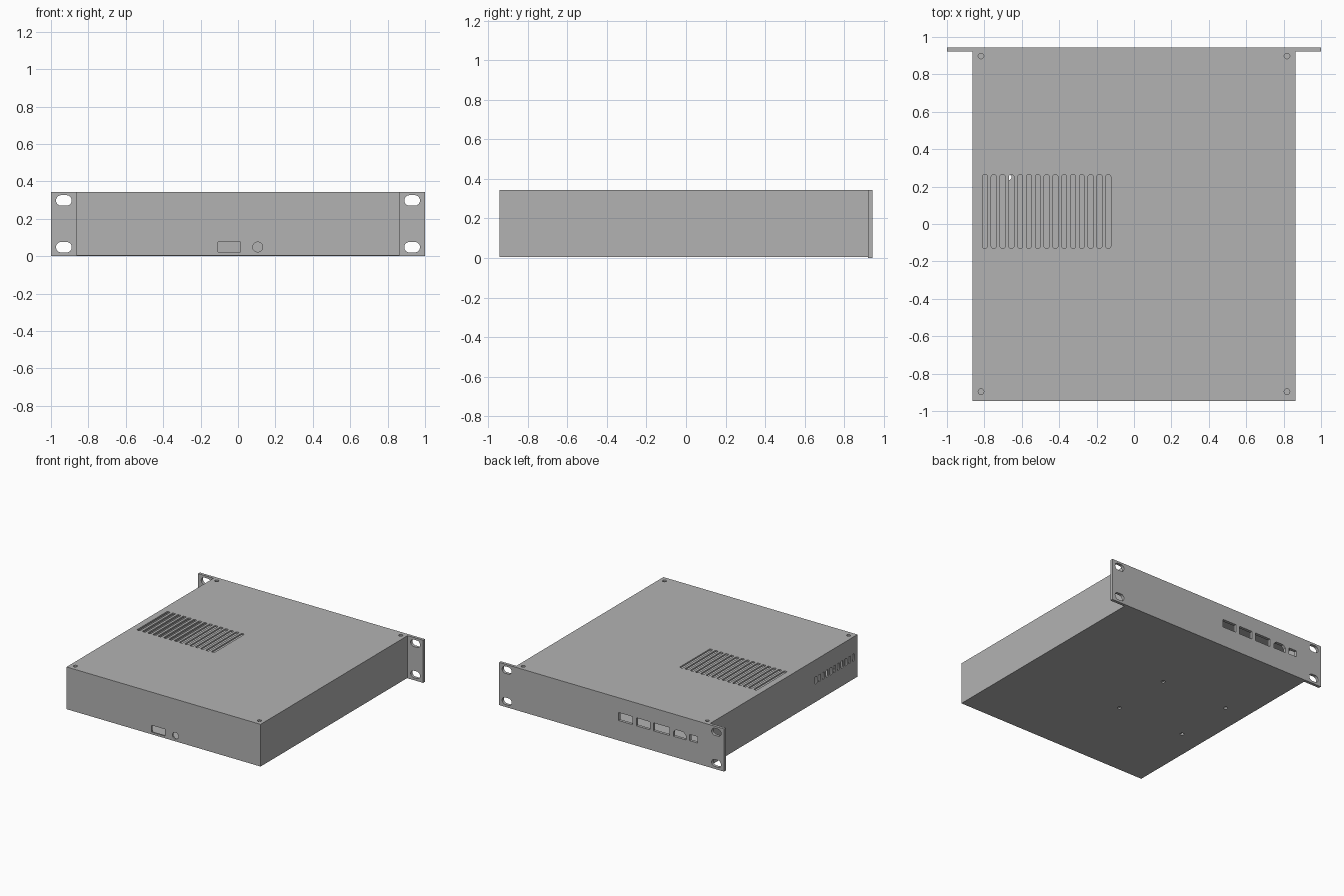
import bpy, bmesh, math
from mathutils import Vector

if "Cube" in bpy.data.objects:
    bpy.data.objects.remove(bpy.data.objects["Cube"])

W, Y, TOP = 0.8625, 0.945, 0.343      # body half width, half depth, height
WALL, PANEL_Y = 0.0125, 0.922         # sheet thickness, inner face of rack panel

grey = bpy.data.materials.new("metal_grey")
grey.diffuse_color = (0.45, 0.45, 0.45, 1)
grey.use_nodes = True
grey.node_tree.nodes["Principled BSDF"].inputs["Base Color"].default_value = grey.diffuse_color


def rounded(cx, cy, w, h, r=0.0, n=8):
    """Outline of a rounded rectangle; a circle or slot when r is large."""
    if r == 0:
        return [(cx + sx * w / 2, cy + sy * h / 2)
                for sx, sy in ((-1, -1), (1, -1), (1, 1), (-1, 1))]
    pts = []
    for q, (sx, sy) in enumerate(((1, 1), (-1, 1), (-1, -1), (1, -1))):
        for i in range(n + 1):
            a = (q + i / n) * math.pi / 2
            p = (cx + sx * (w / 2 - r) + r * math.cos(a),
                 cy + sy * (h / 2 - r) + r * math.sin(a))
            if not any(math.dist(p, o) < 1e-5 for o in pts):
                pts.append(p)
    return pts


def prism(bm, pts, axis, a, b):
    """Extrude a 2D outline along an axis from a to b."""
    def place(p, d):
        return {"x": (d, p[0], p[1]), "y": (p[0], d, p[1]), "z": (p[0], p[1], d)}[axis]
    lo = [bm.verts.new(place(p, a)) for p in pts]
    hi = [bm.verts.new(place(p, b)) for p in pts]
    faces = [bm.faces.new(lo), bm.faces.new(hi)]
    for i in range(len(pts)):
        j = (i + 1) % len(pts)
        faces.append(bm.faces.new((lo[i], lo[j], hi[j], hi[i])))
    bmesh.ops.recalc_face_normals(bm, faces=faces)


def make(name, prisms):
    bm = bmesh.new()
    for p in prisms:
        prism(bm, *p)
    me = bpy.data.meshes.new(name)
    bm.to_mesh(me)
    bm.free()
    me.materials.append(grey)
    ob = bpy.data.objects.new(name, me)
    bpy.context.collection.objects.link(ob)
    return ob


def cut(ob, prisms):
    """Subtract a set of prisms, then discard the cutter."""
    cutter = make("cutter", prisms)
    cutter.hide_render = True
    mod = ob.modifiers.new("cut", "BOOLEAN")
    mod.operation, mod.solver, mod.object = "DIFFERENCE", "EXACT", cutter
    bpy.ops.object.select_all(action="DESELECT")
    bpy.context.view_layer.objects.active = ob
    ob.select_set(True)
    bpy.ops.object.modifier_apply(modifier=mod.name)
    bpy.data.objects.remove(cutter)


# Hollow enclosure, closed at the rear by the rack panel
case = make("enclosure", [(rounded(0, (PANEL_Y - Y) / 2, 2 * W, PANEL_Y + Y), "z", 0.004, TOP)])
cut(case, [(rounded(0, TOP / 2 + 0.002, 2 * (W - WALL), TOP - 0.004 - 2 * WALL),
            "y", -Y + WALL, PANEL_Y + 0.1)])

holes = []
# Lid vent slots
for i in range(15):
    holes.append((rounded(-0.797 + 0.0471 * i, 0.067, 0.027, 0.39, 0.008, 3), "z", TOP - 0.04, TOP + 0.04))
# Lid screw holes
for x in (-0.818, 0.818):
    for y in (-0.896, 0.898):
        holes.append((rounded(x, y, 0.03, 0.03, 0.015, 5), "z", TOP - 0.04, TOP + 0.04))
# Floor mounting holes
for x in (-0.07, -0.67):
    for y in (-0.25, 0.25):
        holes.append((rounded(x, y, 0.03, 0.03, 0.015, 5), "z", -0.04, 0.04))
# Side vent slots on the left wall
for i in range(11):
    holes.append((rounded(-0.893 + 0.0475 * i, 0.177, 0.027, 0.056, 0.006, 3), "x", -W - 0.04, -W + 0.04))
# Front rectangular inlet and round button hole
holes.append((rounded(-0.046, 0.049, 0.121, 0.055), "y", -Y - 0.04, -Y + 0.04))
holes.append((rounded(0.105, 0.049, 0.053, 0.053, 0.0265, 8), "y", -Y - 0.04, -Y + 0.04))
cut(case, holes)

# Rack panel with ears
panel = make("rack_panel", [(rounded(0, TOP / 2, 2, TOP), "y", PANEL_Y, Y)])
ports = []
# Ear mounting slots
for x in (-0.931, 0.931):
    for z in (0.048, 0.298):
        ports.append((rounded(x, z, 0.084, 0.056, 0.028, 8), "y", 0.85, 1.0))
# Three rectangular ports and one small square port
for x, w, z, h in ((-0.124, 0.122, 0.192, 0.064), (-0.28, 0.12, 0.192, 0.064),
                   (-0.442, 0.142, 0.192, 0.064), (-0.73, 0.072, 0.192, 0.05)):
    ports.append((rounded(x, z, w, h), "y", 0.85, 1.0))
# Port with chamfered upper corners
ports.append(([(-0.66, 0.164), (-0.55, 0.164), (-0.55, 0.2), (-0.572, 0.222),
               (-0.638, 0.222), (-0.66, 0.2)], "y", 0.85, 1.0))
cut(panel, ports)

# Smooth the round cut edges, keep the sheet flat
for ob in (case, panel):
    bpy.ops.object.select_all(action="DESELECT")
    ob.select_set(True)
    bpy.context.view_layer.objects.active = ob
    bpy.ops.object.shade_smooth_by_angle(angle=math.radians(30))
